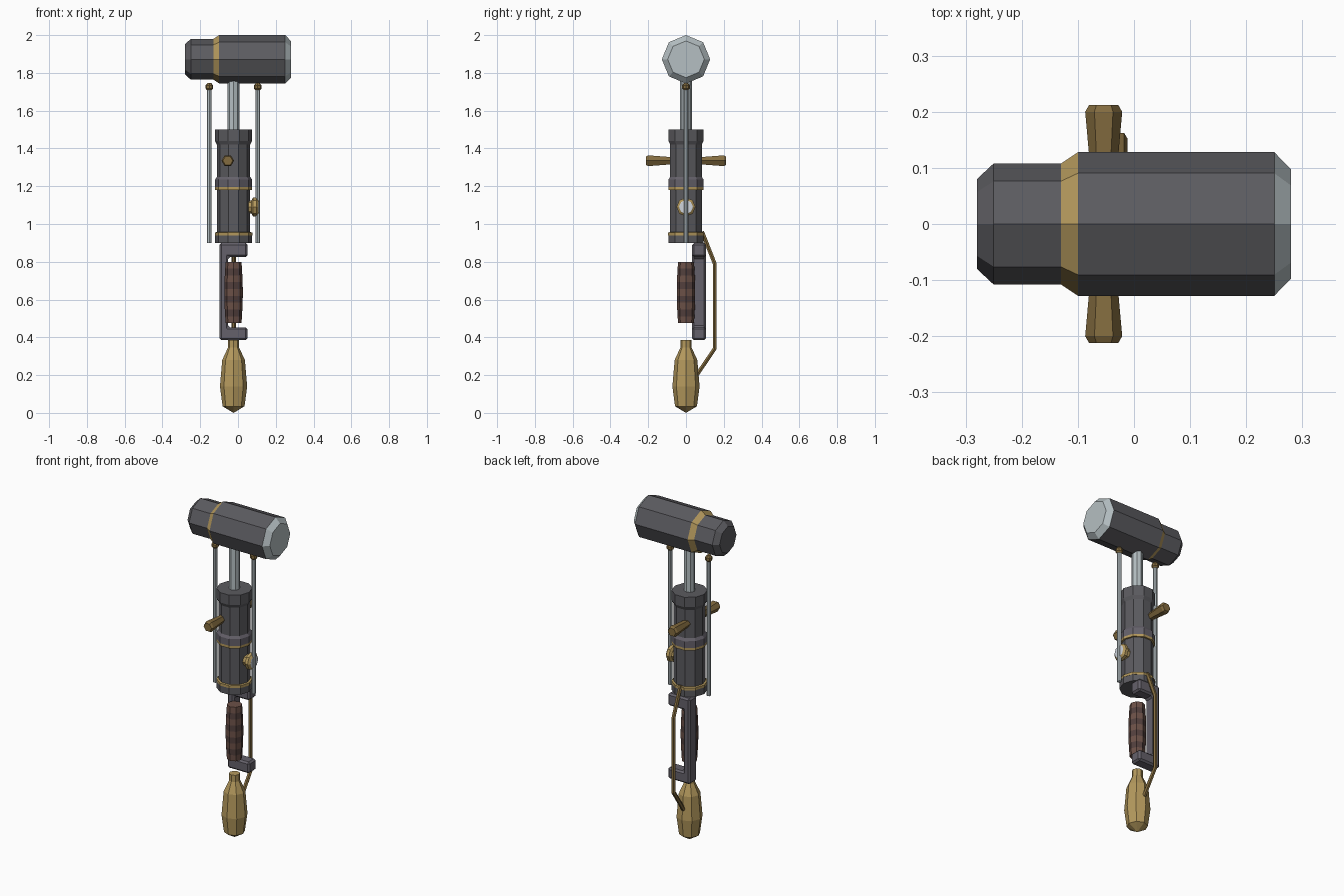
import bpy, bmesh, math

if "Cube" in bpy.data.objects:
    bpy.data.objects.remove(bpy.data.objects["Cube"])

AX = -0.0235  # x position of the tool's long axis


def material(name, rgb):
    m = bpy.data.materials.new(name)
    m.diffuse_color = (*rgb, 1)
    m.use_nodes = True
    m.node_tree.nodes["Principled BSDF"].inputs["Base Color"].default_value = m.diffuse_color
    return m


GUN = material("gunmetal", (0.105, 0.104, 0.115))
IRON = material("iron", (0.13, 0.12, 0.145))
STEEL = material("steel", (0.46, 0.52, 0.54))
BRASS = material("brass", (0.46, 0.32, 0.11))
BRONZE = material("bronze", (0.23, 0.15, 0.05))
LEATHER = material("light leather", (0.15, 0.082, 0.064))
DARK = material("dark leather", (0.085, 0.05, 0.046))
GLASS = material("gauge face", (0.62, 0.66, 0.72))


def finish(name, bm, mats):
    bmesh.ops.recalc_face_normals(bm, faces=bm.faces)
    me = bpy.data.meshes.new(name)
    bm.to_mesh(me)
    bm.free()
    for m in mats:
        me.materials.append(m)
    ob = bpy.data.objects.new(name, me)
    bpy.context.collection.objects.link(ob)
    return ob


def lathe(name, profile, sides, mats, axis="z", at=(0, 0, 0), bands=None):
    """Turn (radius, height) points; bands gives a material index per segment."""
    bm = bmesh.new()
    place = {"x": lambda a, b, t: (t, a, b),
             "y": lambda a, b, t: (a, t, b),
             "z": lambda a, b, t: (a, b, t)}[axis]
    rings = []
    for r, t in profile:
        count = 1 if r == 0 else sides
        ring = []
        for i in range(count):
            w = 2 * math.pi * i / sides
            p = place(r * math.cos(w), r * math.sin(w), t)
            ring.append(bm.verts.new([p[k] + at[k] for k in range(3)]))
        rings.append(ring)
    for s, (lo, hi) in enumerate(zip(rings, rings[1:])):
        for i in range(sides):
            j = (i + 1) % sides
            if len(lo) == 1:
                vs = (lo[0], hi[i], hi[j])
            elif len(hi) == 1:
                vs = (lo[i], lo[j], hi[0])
            else:
                vs = (lo[i], lo[j], hi[j], hi[i])
            bm.faces.new(vs).material_index = bands[s] if bands else 0
    for ring, idx in ((rings[0], 0), (rings[-1], -1)):
        if len(ring) > 1:
            bm.faces.new(ring).material_index = bands[idx] if bands else 0
    return finish(name, bm, mats)


# Hammer head with brass step and steel striking face
lathe("hammer_head",
      [(0.08, -0.28), (0.108, -0.25), (0.108, -0.13), (0.128, -0.10),
       (0.128, 0.25), (0.097, 0.28)],
      8, [GUN, BRASS, STEEL], "x", (0, 0, 1.872), [0, 0, 1, 0, 2])

# Piston rod between body and head
lathe("piston_rod", [(0.031, 1.45), (0.031, 1.78)], 8, [STEEL], at=(AX, 0, 0))

# Main cylinder with collars and brass rings
lathe("cylinder_body",
      [(0.098, 0.90), (0.098, 0.94), (0.099, 0.94), (0.099, 0.955),
       (0.088, 0.957), (0.088, 1.18), (0.098, 1.18), (0.098, 1.195),
       (0.098, 1.235), (0.088, 1.25), (0.088, 1.42), (0.098, 1.44),
       (0.098, 1.50)],
      10, [GUN, BRASS, IRON], at=(AX, 0, 0),
      bands=[0, 1, 1, 1, 0, 1, 1, 2, 2, 0, 0, 0])

# Slim guide rods with ball ends, both sides
for side, s in (("left", -1), ("right", 1)):
    x = AX + s * 0.128
    lathe(f"guide_rod_{side}", [(0.0125, 0.90), (0.0125, 1.72)], 8, [STEEL],
          at=(x, 0, 0))
    lathe(f"rod_ball_{side}",
          [(0.01, 1.706), (0.02, 1.717), (0.02, 1.734), (0.01, 1.746)],
          8, [BRONZE], at=(x, 0, 0))

# Side handles, front and back
for side, s in (("front", -1), ("back", 1)):
    lathe(f"side_handle_{side}",
          [(0.022, s * 0.06), (0.024, s * 0.10), (0.033, s * 0.20),
           (0.026, s * 0.212)],
          6, [BRONZE], "y", (-0.054, 0, 1.335))

# Pressure gauge on the right side
lathe("gauge",
      [(0.035, 0.055), (0.035, 0.072), (0.05, 0.08), (0.05, 0.098),
       (0.037, 0.108), (0.034, 0.109)],
      8, [BRASS, GLASS], "x", (0, 0, 1.09), [0, 0, 0, 0, 1])

# C-shaped bracket: side profile extruded in depth
outline = [(-0.097, 0.385), (0.05, 0.385), (0.05, 0.453), (-0.052, 0.453),
           (-0.052, 0.825), (0.05, 0.825), (0.05, 0.90), (-0.097, 0.90)]
bm = bmesh.new()
face = bm.faces.new([bm.verts.new((x, 0.033, z)) for x, z in outline])
ext = bmesh.ops.extrude_face_region(bm, geom=[face])
bmesh.ops.translate(bm, vec=(0, 0.072, 0),
                    verts=[v for v in ext["geom"]
                           if isinstance(v, bmesh.types.BMVert)])
bracket = finish("grip_bracket", bm, [IRON])
bev = bracket.modifiers.new("bevel", "BEVEL")
bev.width = 0.01
bev.segments = 1

# Wrapped grip with alternating leather bands
N = 9
grip = []
for i in range(N + 1):
    u = i / N
    grip.append((0.042 + 0.007 * math.sin(math.pi * u), 0.475 + 0.325 * u))
lathe("wrapped_grip", grip, 8, [LEATHER, DARK], at=(AX, 0, 0),
      bands=[i % 2 for i in range(N)])

# Brass bottom handle
lathe("bottom_handle",
      [(0, 0), (0.058, 0.035), (0.072, 0.14), (0.06, 0.28), (0.03, 0.345),
       (0.03, 0.385)],
      8, [BRASS], at=(AX, 0, 0))

# Bent pipe behind the grip
cu = bpy.data.curves.new("rear_pipe", "CURVE")
cu.dimensions = "3D"
cu.bevel_depth = 0.012
cu.bevel_resolution = 1
cu.use_fill_caps = True
path = [(0.085, 0.96), (0.152, 0.79), (0.152, 0.34), (0.05, 0.19)]
sp = cu.splines.new("POLY")
sp.points.add(len(path) - 1)
for p, (y, z) in zip(sp.points, path):
    p.co = (AX, y, z, 1)
sp.use_smooth = False
cu.materials.append(BRONZE)
pipe = bpy.data.objects.new("rear_pipe", cu)
bpy.context.collection.objects.link(pipe)
